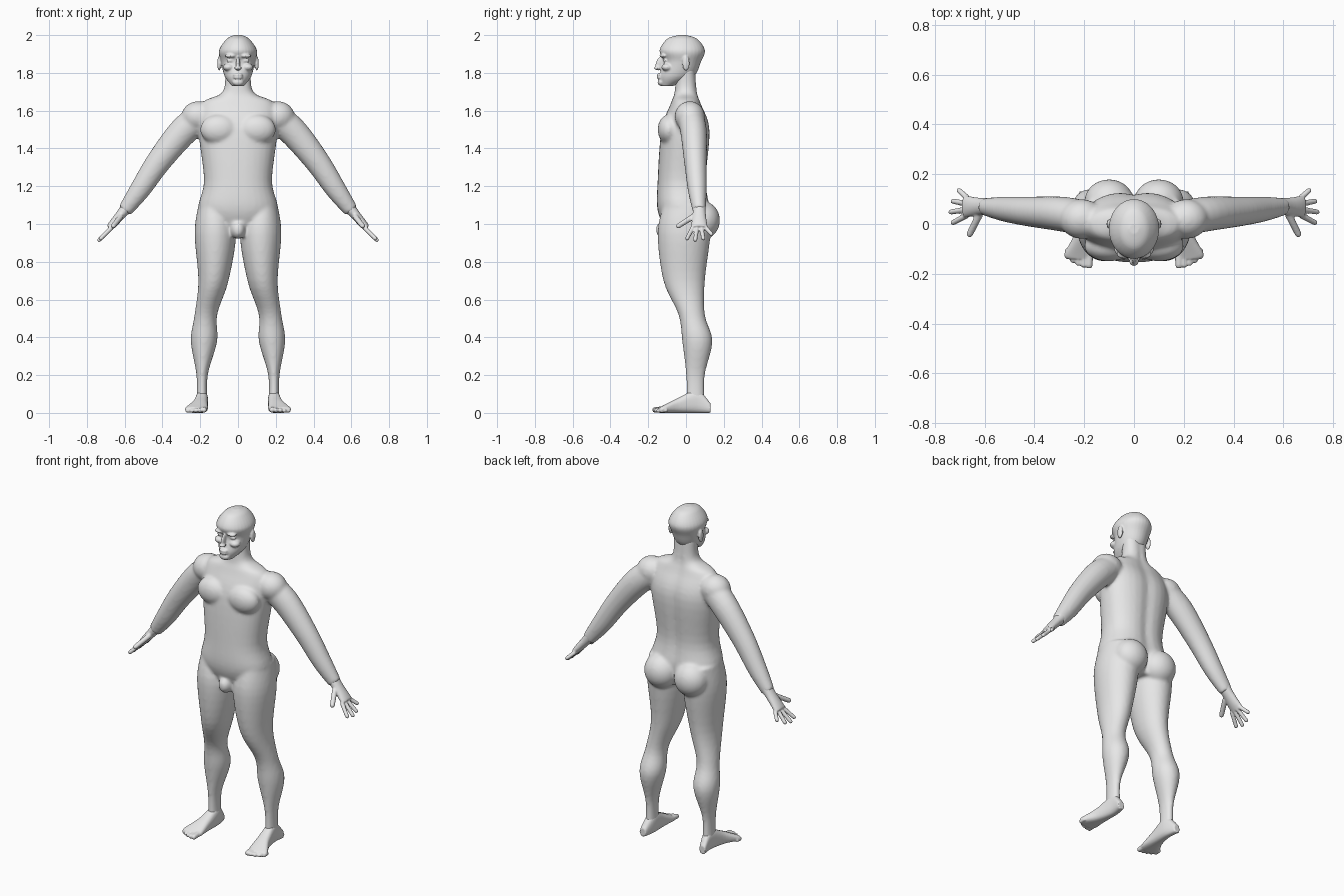
import bpy, bmesh, math
from mathutils import Vector, Matrix

default_cube = bpy.data.objects.get("Cube")
if default_cube:
    bpy.data.objects.remove(default_cube)

skin = bpy.data.materials.new("light_grey_skin")
skin.use_nodes = True
skin.diffuse_color = (0.8, 0.8, 0.8, 1)
skin.node_tree.nodes["Principled BSDF"].inputs["Base Color"].default_value = skin.diffuse_color


def spline(rows, steps=5):
    """Smooth curve through a few key rows of any length."""
    keys = [Vector(row) for row in rows]
    last = len(keys) - 1
    result = []
    for i in range(last):
        start, end = keys[i], keys[i + 1]
        leave = (end - keys[max(i - 1, 0)]) / 2
        arrive = (keys[min(i + 2, last)] - start) / 2
        for step in range(steps):
            t = step / steps
            square = (end - start) * 3 - leave * 2 - arrive
            cube = (start - end) * 2 + leave + arrive
            result.append(start + leave * t + square * t * t + cube * t ** 3)
    return result + [keys[last]]


def loft(bm, rings, power=2, groove=0, sides=32):
    """Closed skin over rings of (centre, sideways half axis, other half axis)."""
    loops = []
    for centre, across, along in rings:
        loop = []
        for i in range(sides):
            angle = math.tau * i / sides
            cos, sin = math.cos(angle), math.sin(angle)
            p = math.copysign(abs(cos) ** (2 / power), cos)
            q = math.copysign(abs(sin) ** (2 / power), sin)
            if sin > 0:
                q *= 1 - groove * math.exp(-(p * 5) ** 2)
            loop.append(bm.verts.new(centre + across * p + along * q))
        loops.append(loop)
    for lower, upper in zip(loops, loops[1:]):
        for i in range(sides):
            j = (i + 1) % sides
            bm.faces.new((lower[i], lower[j], upper[j], upper[i]))
    bm.faces.new(loops[0])
    bm.faces.new(loops[-1])


def column(bm, rows, **shape):
    """Upright loft through (z, centre x, centre y, half width, half depth)."""
    rings = []
    for z, x, y, width, depth in spline(rows):
        rings.append((Vector((x, y, z)), Vector((width, 0, 0)), Vector((0, depth, 0))))
    loft(bm, rings, **shape)


def tube(bm, rows, start_ratio=1, end_ratio=1):
    """Limb through (x, y, z, radius); the ratios flatten it across the y axis."""
    path = spline(rows)
    last = len(path) - 1
    rings = []
    for i, point in enumerate(path):
        heading = (path[min(i + 1, last)] - path[max(i - 1, 0)]).to_3d().normalized()
        sideways = Vector((0, 1, 0))
        sideways = (sideways - heading * heading.y).normalized()
        ratio = start_ratio + (end_ratio - start_ratio) * i / last
        radius = point[3]
        rings.append((point.to_3d(), heading.cross(sideways) * radius * ratio, sideways * radius))
    loft(bm, rings)


def blob(bm, centre, size, tilt=0):
    place = Matrix.Translation(centre) @ Matrix.Rotation(tilt, 4, 'X')
    bmesh.ops.create_uvsphere(bm, u_segments=24, v_segments=16, radius=1,
                              matrix=place @ Matrix.Diagonal((*size, 1)))


def digit(bm, base, tip, radius):
    """Finger or toe with a round end."""
    tube(bm, [(*base, radius), (*tip, radius * 0.9)])
    blob(bm, tip, [radius * 0.9] * 3)


def flip(verts):
    for vert in verts:
        vert.co.x = -vert.co.x


def mirror(bm):
    copies = bmesh.ops.duplicate(bm, geom=bm.verts[:] + bm.edges[:] + bm.faces[:])["geom"]
    flip(item for item in copies if isinstance(item, bmesh.types.BMVert))


def finish(name, bm, voxel, softness):
    """Fuse the overlapping shells and soften the joins."""
    bmesh.ops.recalc_face_normals(bm, faces=bm.faces[:])
    mesh = bpy.data.meshes.new(name)
    bm.to_mesh(mesh)
    bm.free()
    mesh.materials.append(skin)
    mesh.shade_smooth()
    part = bpy.data.objects.new(name, mesh)
    bpy.context.collection.objects.link(part)
    fuse = part.modifiers.new("fuse", 'REMESH')
    fuse.mode = 'VOXEL'
    fuse.voxel_size = voxel
    fuse.use_smooth_shade = True
    soften = part.modifiers.new("soften", 'SMOOTH')
    soften.factor = 0.5
    soften.iterations = softness


def build_body():
    bm = bmesh.new()
    # Leg, hip to ankle
    column(bm, [(1.1, .13, 0, .08, .12), (.95, .12, -.01, .11, .14), (.7, .13, -.01, .08, .11),
                (.52, .17, .03, .06, .07), (.38, .18, .06, .07, .08),
                (.2, .19, .05, .03, .05), (.05, .19, .05, .03, .05)])
    # Arm, shoulder to wrist
    tube(bm, [(.18, .02, 1.58, .07), (.29, .04, 1.49, .07), (.42, .05, 1.33, .06),
              (.52, .06, 1.18, .05), (.6, .07, 1.07, .035)], start_ratio=1.1, end_ratio=1.1)
    # Shoulder, chest and buttock muscles
    blob(bm, centre=(.21, .02, 1.57), size=(.09, .08, .08))
    blob(bm, centre=(.1, -.09, 1.5), size=(.1, .06, .08))
    blob(bm, centre=(.1, .09, 1.02), size=(.1, .09, .1))
    mirror(bm)
    # Trunk and neck, with the hollow of the spine
    column(bm, [(.95, 0, 0, .12, .1), (1.07, 0, -.01, .21, .14), (1.23, 0, -.02, .18, .13),
                (1.5, 0, 0, .21, .13), (1.64, 0, 0, .19, .08), (1.7, 0, 0, .08, .06),
                (1.83, 0, 0, .07, .05)], power=2.3, groove=0.1)
    # Groin
    blob(bm, centre=(0, -.11, .97), size=(.04, .05, .05))
    finish("body", bm, voxel=0.009, softness=8)


def build_head():
    bm = bmesh.new()
    # Ear, brow, eye and cheek
    blob(bm, centre=(.1, 0, 1.85), size=(.01, .02, .04))
    blob(bm, centre=(.04, -.12, 1.89), size=(.03, .02, .01))
    blob(bm, centre=(.04, -.11, 1.865), size=(.02, .01, .01))
    blob(bm, centre=(.05, -.1, 1.83), size=(.03, .03, .02))
    mirror(bm)
    # Skull and jaw
    column(bm, [(1.73, 0, -.1, .03, .03), (1.78, 0, -.05, .07, .09), (1.86, 0, -.02, .09, .1),
                (1.92, 0, -.02, .1, .12), (1.98, 0, -.02, .06, .08), (2, 0, -.02, .02, .02)])
    # Nose bridge, nose tip, lips and chin
    blob(bm, centre=(0, -.14, 1.85), size=(.01, .02, .04), tilt=-0.3)
    blob(bm, centre=(0, -.15, 1.825), size=(.02, .02, .01))
    for height in (1.79, 1.775):
        blob(bm, centre=(0, -.14, height), size=(.025, .015, .008))
    blob(bm, centre=(0, -.13, 1.75), size=(.03, .02, .02))
    finish("head", bm, voxel=0.005, softness=4)


def build_hand(name, mirrored):
    bm = bmesh.new()
    # Palm, round at the wrist and flat at the knuckles
    tube(bm, [(.57, .07, 1.11, .035), (.62, .07, 1.05, .035), (.68, .07, .98, .045)],
         start_ratio=1.1, end_ratio=0.4)
    # Four fingers fanned out, the second one longest
    for i in range(4):
        spread = i - 1.5
        reach = 0.065 - 0.008 * (i - 1) ** 2
        base = Vector((.67, .07 + .023 * spread, .98))
        digit(bm, base, base + Vector((reach, .02 * spread, -reach)), radius=0.012)
    # Thumb
    digit(bm, (.62, .04, 1.04), (.66, -.04, .99), radius=0.015)
    if mirrored:
        flip(bm.verts)
    finish(name, bm, voxel=0.005, softness=3)


def build_foot(name, mirrored):
    bm = bmesh.new()
    # Heel to ball, from (y, centre x, half width, height)
    rings = []
    for y, x, width, height in spline([(.13, .2, .02, .05), (.06, .19, .03, .12),
                                       (-.04, .2, .04, .08), (-.12, .22, .06, .04),
                                       (-.14, .22, .05, .03)]):
        rings.append((Vector((x, y, height / 2)), Vector((width, 0, 0)), Vector((0, 0, height / 2))))
    loft(bm, rings, power=2.6)
    # Toes, shrinking outwards
    for toe in range(5):
        radius = 0.016 - 0.0015 * toe
        x = .18 + .022 * toe
        digit(bm, (x, -.1, radius * 1.4), (x, -.165 + .002 * toe ** 2, radius), radius)
    if mirrored:
        flip(bm.verts)
    finish(name, bm, voxel=0.005, softness=3)


build_body()
build_head()
for side in ("left", "right"):
    build_hand(side + "_hand", mirrored=side == "right")
    build_foot(side + "_foot", mirrored=side == "right")
